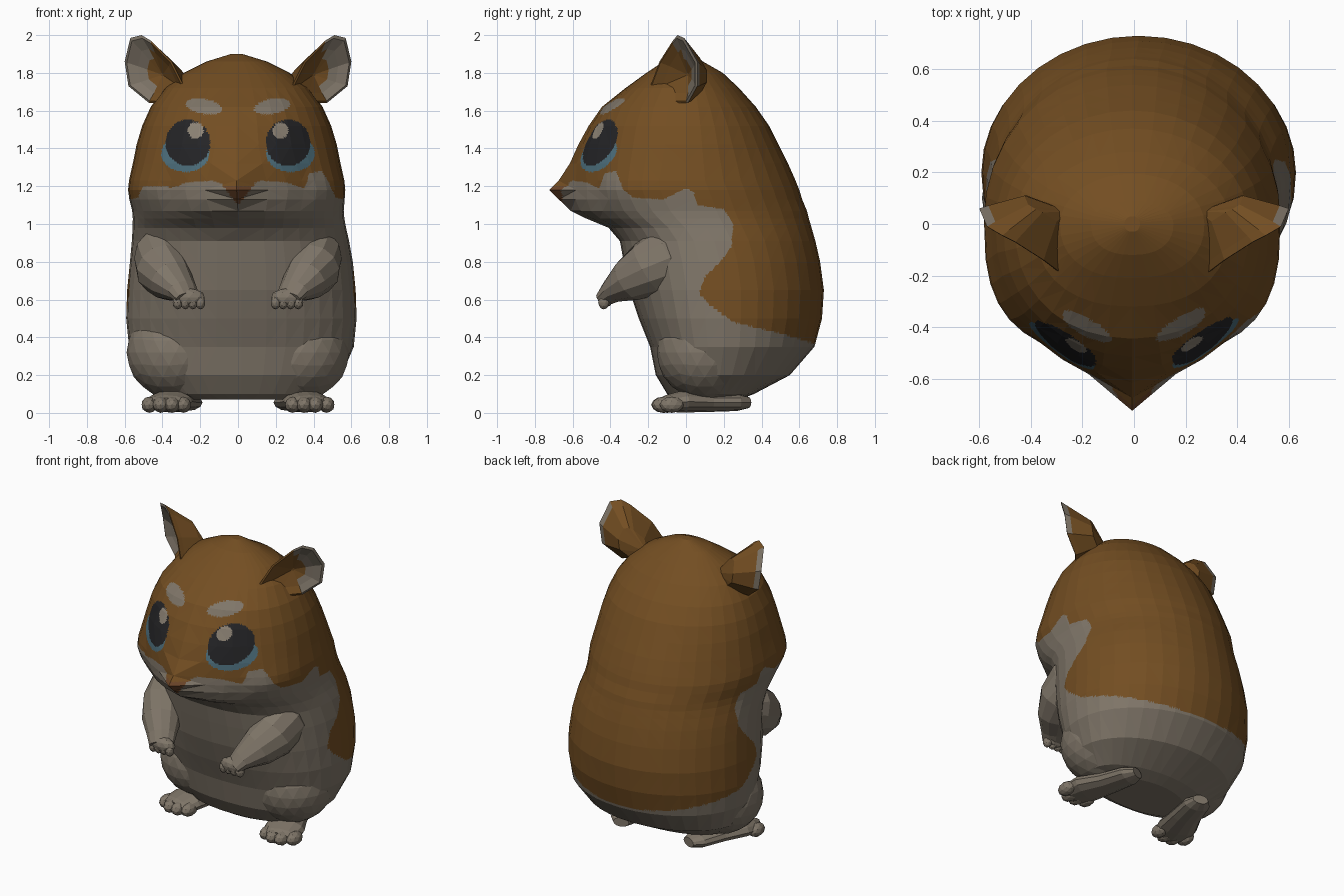
import bpy, bmesh, math
from mathutils import Vector

if "Cube" in bpy.data.objects:
    bpy.data.objects.remove(bpy.data.objects["Cube"])

def material(name, rgb):
    m = bpy.data.materials.new(name)
    m.diffuse_color = (*rgb, 1)
    m.use_nodes = True
    m.node_tree.nodes["Principled BSDF"].inputs["Base Color"].default_value = m.diffuse_color
    return m

BROWN, CREAM, DARK, BLUE, NOSE, SHINE = range(6)
MATS = [material("brown fur", (0.172, 0.076, 0.016)),
        material("cream fur", (0.212, 0.179, 0.139)),
        material("eye black", (0.018, 0.018, 0.020)),
        material("eye blue", (0.075, 0.160, 0.205)),
        material("nose brown", (0.15, 0.060, 0.022)),
        material("eye highlight", (0.27, 0.23, 0.18))]

def finish(name, bm, colour, mirror=False):
    bmesh.ops.recalc_face_normals(bm, faces=bm.faces)
    for f in bm.faces:
        f.material_index = colour(f) if callable(colour) else colour
    me = bpy.data.meshes.new(name)
    bm.to_mesh(me)
    bm.free()
    for m in MATS:
        me.materials.append(m)
    ob = bpy.data.objects.new(name, me)
    bpy.context.collection.objects.link(ob)
    if mirror:
        ob.modifiers.new("mirror", 'MIRROR').use_mirror_merge = False
    return ob

def loft(bm, rings):
    """Skin closed rings of points and cap both ends."""
    vs = [[bm.verts.new(p) for p in r] for r in rings]
    n = len(vs[0])
    for a, b in zip(vs, vs[1:]):
        for i in range(n):
            bm.faces.new((a[i], a[(i + 1) % n], b[(i + 1) % n], b[i]))
    bm.faces.new(vs[0][::-1])
    bm.faces.new(vs[-1])

def tube(bm, path, sides=12):
    """Path entries: (point, half width, half height); section perpendicular to the path."""
    pts = [Vector(p[0]) for p in path]
    rings = []
    for i, (_, rw, rh) in enumerate(path):
        d = (pts[min(i + 1, len(pts) - 1)] - pts[max(i - 1, 0)]).normalized()
        side = d.cross(Vector((0, 0, 1))).normalized()
        up = side.cross(d)
        rings.append([pts[i] + side * rw * math.cos(a) + up * rh * math.sin(a)
                      for a in (2 * math.pi * k / sides for k in range(sides))])
    loft(bm, rings)

def blob(bm, centre, size, detail=2):
    r = bmesh.ops.create_icosphere(bm, subdivisions=detail, radius=1)
    for v in r["verts"]:
        v.co = Vector([v.co[i] * size[i] + centre[i] for i in range(3)])

# Body and head: z, half width, front y, muzzle bump, back y, y of widest point
RINGS = [(0.07, .28, -.05, 0, .28, .12), (.10, .42, -.10, 0, .36, .14),
         (.20, .53, -.16, 0, .55, .18), (.35, .595, -.19, 0, .68, .20),
         (.50, .61, -.25, 0, .72, .20), (.65, .605, -.30, 0, .73, .20),
         (.80, .59, -.33, 0, .71, .18), (.91, .575, -.35, 0, .685, .15),
         (.98, .565, -.39, .02, .665, .11), (1.03, .56, -.45, .08, .65, .08),
         (1.07, .56, -.485, .125, .64, .06), (1.13, .57, -.505, .14, .615, .04),
         (1.18, .575, -.51, .13, .60, .02), (1.23, .57, -.51, .125, .58, 0),
         (1.32, .55, -.515, .10, .54, 0),
         (1.42, .53, -.51, .06, .49, 0), (1.52, .50, -.48, .035, .44, 0),
         (1.62, .455, -.43, .015, .37, 0), (1.72, .38, -.32, 0, .28, 0),
         (1.80, .28, -.21, 0, .195, 0), (1.86, .16, -.12, 0, .09, 0),
         (1.90, .03, -.03, 0, .03, 0)]
SEGS = 36

def body_ring(z, w, f, bump, b, c):
    out = []
    nose = .09 * max(0, 1 - abs(z - 1.185) / .08)
    # Full cheeks at muzzle height, and a slight lean of the belly to one side
    power = 2.3 + .6 * max(0, 1 - abs(z - 1.17) / .22)
    lean = .018 if z < .85 else .018 - .025 * min(1, (z - .85) / .3)
    for k in range(SEGS):
        t = 2 * math.pi * k / SEGS
        s, co = math.sin(t), math.cos(t)
        e = 2 / power if co > 0 else 1
        x = math.copysign(abs(s) ** e * w, s)
        if co > 0:
            y = c - (c - f) * co ** e - bump * max(0, 1 - (abs(x) / .36) ** 1.2)
            y -= nose * max(0, 1 - abs(x) / .12)
        else:
            y = c - (b - c) * co
        out.append((x + lean, y, z))
    return out

# Outline of the cream fur seen from the side (y, z)
CREAM_AREA = [(-1, -1), (-1, 1.21), (-.64, 1.21), (-.60, 1.23), (-.53, 1.22),
              (-.46, 1.19), (-.43, 1.27), (-.37, 1.28), (-.33, 1.18), (-.28, 1.14),
              (-.12, 1.13), (0, 1.19), (.04, 1.17), (.06, 1.10), (.20, 1.08), (.25, 1.0),
              (.24, .88), (.19, .81), (.10, .72), (.07, .63), (.14, .56), (.25, .48),
              (.50, .42), (.67, .37), (1, .36), (1, -1)]

def inside(px, py, poly):
    hit = False
    for (ax, ay), (bx, by) in zip(poly, poly[1:] + poly[:1]):
        if (ay > py) != (by > py) and px < (bx - ax) * (py - ay) / (by - ay) + ax:
            hit = not hit
    return hit

def oval(x, z, cx, cz, rx, rz):
    return ((x - cx) / rx) ** 2 + ((z - cz) / rz) ** 2 < 1

def fur(face):
    p = face.calc_center_median()
    x, y, z = abs(p.x), p.y, p.z
    if y < -.2 and z > 1.2:
        if oval(x, z, .225, 1.495, .042, .042):
            return SHINE
        if oval(x, z, .265, 1.43, .118, .122):
            return DARK
        if oval(x, z, .278, 1.375, .128, .1):
            return BLUE
        if oval(x, z - .15 * (x - .18), .18, 1.622, .095, .04):
            return CREAM
        if p.x < 0 and y > -.5:      # the cheek tuft is on one side only
            return BROWN
    if y < -.55 and 1.1 < z and x < (z - 1.1) * .8:
        return NOSE if z < 1.2 else BROWN
    return CREAM if inside(y, z, CREAM_AREA) else BROWN

bm = bmesh.new()
loft(bm, [body_ring(*r) for r in RINGS])
bmesh.ops.triangulate(bm, faces=bm.faces)
# Fine cuts keep the flat facets but give clean fur and eye borders
bmesh.ops.subdivide_edges(bm, edges=bm.edges[:], cuts=8, use_grid_fill=True)
finish("body_and_head", bm, fur)

# Ears: cupped shells, back surface, rim, then hollow inside
RIM = [Vector(p) for p in [(.27, -.20, 1.70), (.35, -.14, 1.86), (.46, -.07, 1.97),
                           (.51, -.045, 2.0), (.57, -.01, 1.985), (.60, .06, 1.86),
                           (.58, .06, 1.73), (.47, .01, 1.64), (.36, -.12, 1.64)]]
BACK, DEEP = Vector((.25, .06, 1.75)), Vector((.40, .01, 1.79))
bm = bmesh.new()
loft(bm, [[p.lerp(BACK, .9) for p in RIM],
          [p.lerp(BACK, .5) + Vector((0, .05, .01)) for p in RIM],
          [p.lerp(BACK, .1) + Vector((0, .012, 0)) for p in RIM],
          RIM,
          [p.lerp(DEEP, .08) + Vector((.005, -.008, 0)) for p in RIM],
          [p.lerp(DEEP, .35) for p in RIM],
          [p.lerp(DEEP, .6) for p in RIM],
          [p.lerp(DEEP, .95) for p in RIM]])

def ear_colour(f):
    c = f.calc_center_median()
    hollow = f.normal.dot(Vector((.4, -.9, 0))) > .05
    return CREAM if (hollow and c.x > .455) or c.x > .55 else BROWN

finish("ears", bm, ear_colour, True)

# Arms with paws and fingers
bm = bmesh.new()
tube(bm, [((.38, .02, .87), .13, .14), ((.405, -.10, .82), .145, .17),
          ((.40, -.20, .76), .14, .15), ((.355, -.30, .70), .12, .115),
          ((.295, -.385, .645), .09, .065), ((.265, -.43, .605), .075, .04)])
blob(bm, (.26, -.425, .61), (.088, .045, .05))
for i in range(4):
    blob(bm, (.20 + .04 * i, -.435, .585), (.027, .03, .037))
finish("arms", bm, CREAM, True)

# Feet, splayed outward, with toes
bm = bmesh.new()
tube(bm, [((.25, .33, .055), .05, .03), ((.27, .27, .055), .085, .045),
          ((.31, .12, .055), .10, .05), ((.36, -.02, .06), .125, .058),
          ((.38, -.10, .05), .115, .045), ((.385, -.13, .045), .09, .035)])
for x, y in ((.29, -.10), (.35, -.12), (.41, -.115), (.47, -.075)):
    blob(bm, (x, y, .043), (.042, .065, .043))
finish("feet", bm, CREAM, True)

# Thighs bulging beside the belly
bm = bmesh.new()
blob(bm, (.33, .10, .32), (.26, .255, .25), 3)
finish("thighs", bm, CREAM, True)
